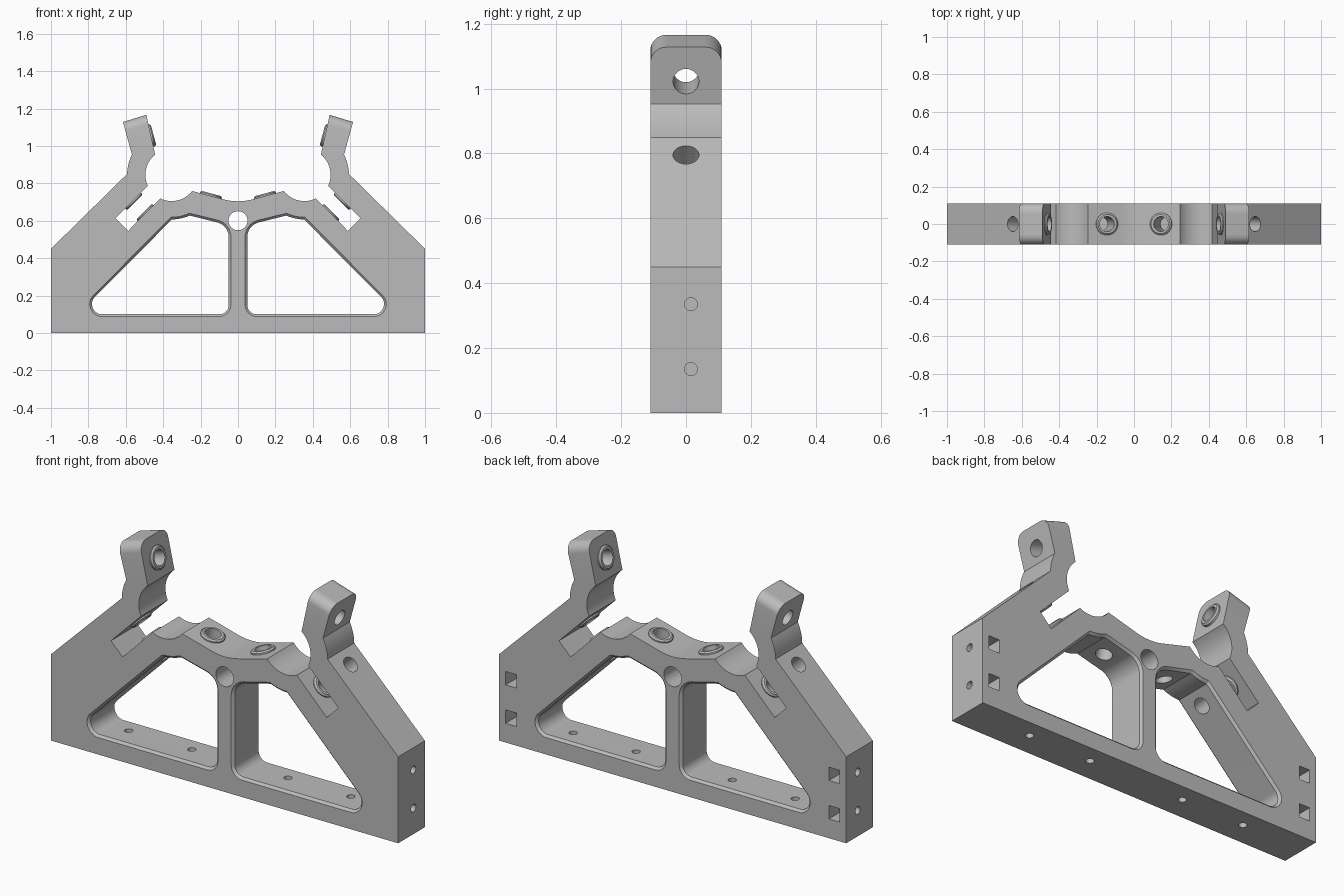
import bpy, bmesh
from math import cos, sin, tan, radians
from mathutils import Matrix, Vector

cube = bpy.data.objects.get("Cube")
if cube:
    bpy.data.objects.remove(cube, do_unlink=True)

HALF = 0.11           # half thickness of the frame
SEAT = (0.355, 0.845)  # centre of the round side seats
BORE = 0.04

grey = bpy.data.materials.new("plain grey")
grey.use_nodes = True
grey.diffuse_color = (0.5, 0.5, 0.5, 1)
bsdf = grey.node_tree.nodes["Principled BSDF"]
bsdf.inputs["Base Color"].default_value = (0.5, 0.5, 0.5, 1)
bsdf.inputs["Roughness"].default_value = 0.6


def arc(centre, r, a0, a1, n=16):
    angles = [radians(a0 + (a1 - a0) * i / n) for i in range(n + 1)]
    return [(centre[0] + r * cos(a), centre[1] + r * sin(a)) for a in angles]


def circle(r, n=32):
    return arc((0, 0), r, 0, 360, n)[:-1]


def fillet(prev, corner, nxt, r, n=8):
    """Points of a rounded corner."""
    c = Vector(corner)
    a, b = (Vector(prev) - c).normalized(), (Vector(nxt) - c).normalized()
    half = a.angle(b) / 2
    start, end = c + a * r / tan(half), c + b * r / tan(half)
    mid = c + (a + b).normalized() * r / sin(half)
    p, q = start - mid, end - mid
    return [tuple(mid + (p * (1 - i / n) + q * i / n).normalized() * r) for i in range(n + 1)]


def grow(points, d):
    """Offset a counter-clockwise outline outwards by d."""
    if d == 0:
        return points
    out = []
    for i, p in enumerate(points):
        p = Vector(p)
        e1 = (p - Vector(points[i - 1])).normalized()
        e2 = (Vector(points[(i + 1) % len(points)]) - p).normalized()
        n1, n2 = Vector((e1.y, -e1.x)), Vector((e2.y, -e2.x))
        out.append(tuple(p + (n1 + n2) * d / (1 + n1.dot(n2))))
    return out


def frame(origin, u, v, w):
    m = Matrix((u, v, w)).transposed().to_4x4()
    m.translation = Vector(origin)
    return m


def along(origin, w):
    """Frame whose depth follows direction w, which lies in the XZ plane."""
    w = Vector(w).normalized()
    u = Vector((0, 1, 0))
    return frame(origin, u, w.cross(u), w)


def loft(name, points, levels, matrix):
    """Solid from an outline at several (depth, offset) levels."""
    bm = bmesh.new()
    rings = [[bm.verts.new(matrix @ Vector((x, y, depth))) for x, y in grow(points, off)]
             for depth, off in levels]
    bm.faces.new(rings[0])
    bm.faces.new(rings[-1])
    n = len(points)
    for lo, hi in zip(rings, rings[1:]):
        for i in range(n):
            bm.faces.new((lo[i], lo[(i + 1) % n], hi[(i + 1) % n], hi[i]))
    bmesh.ops.recalc_face_normals(bm, faces=bm.faces)
    mesh = bpy.data.meshes.new(name)
    bm.to_mesh(mesh)
    bm.free()
    mesh.materials.append(grey)
    ob = bpy.data.objects.new(name, mesh)
    bpy.context.collection.objects.link(ob)
    return ob


FRONT = frame((0, 0, 0), (1, 0, 0), (0, 0, 1), (0, 1, 0))
UP = Matrix.Identity(4)

# Frame plate with arms, slots and seats
half = [(1, 0), (1, 0.45)]
half += arc(SEAT, 0.238, 1.2, 27, 8)
half += [(0.615, 1.128), (0.49, 1.166)]
half += arc(SEAT, 0.14, 51, -25)
half += [(0.655, 0.612), (0.588, 0.545)]
half += arc(SEAT, 0.14, -64, -142)
half += arc((0, 1.004), 0.3, -75, -90, 6)
outline = half + [(-x, z) for x, z in reversed(half[:-1])]
bracket = loft("bracket_frame", outline, [(-HALF, 0), (HALF, 0)], FRONT)


def combine(tool, operation):
    mod = bracket.modifiers.new(tool.name, 'BOOLEAN')
    mod.operation = operation
    mod.solver = 'EXACT'
    mod.object = tool
    bpy.context.view_layer.objects.active = bracket
    bpy.ops.object.modifier_apply(modifier=mod.name)
    bpy.data.objects.remove(tool, do_unlink=True)


def cut(points, levels, matrix):
    combine(loft("cutter", points, levels, matrix), 'DIFFERENCE')


# Window outline beside the centre post
low_in, low_out, top_in = (0.05, 0.1), (0.857, 0.1), (0.05, 0.576)
arch = arc(SEAT, 0.238, -90.5, -114, 6)
window = fillet(top_in, low_in, low_out, 0.05)
window += fillet(low_in, low_out, arch[0], 0.054, 12)
window += arch + fillet(arch[-1], top_in, low_in, 0.08)
EASE = 0.012
window_levels = [(-HALF - 0.02, EASE), (-HALF, EASE), (EASE - HALF, 0),
                 (HALF - EASE, 0), (HALF, EASE), (HALF + 0.02, EASE)]

# Rounding of the arm tips
tip = arc((0.06, -0.05), 0.05, 0, 90, 8) + [(0.06, 0.05), (0.16, 0.05), (0.16, -0.05)]
tip_dir = Vector((0.038, 0, 0.125)).normalized()
tip_side = Vector((tip_dir.z, 0, -tip_dir.x))

# Clamp faces: centre, outward normal
bosses = [((0.145, 0, 0.733), (-0.259, 0, 0.966)),
          ((0.464, 0, 1.055), (-0.966, 0, 0.259)),
          ((0.56, 0, 0.707), (-1, 0, -1)),
          ((0.493, 0, 0.64), (1, 0, 1))]
# Bores: start, direction, length
bores = [((0.135, 0, 0.78), (0.259, 0, -0.966), 0.3),
         ((0.40, 0, 1.072), (0.966, 0, -0.259), 0.3),
         ((0.72, 0, 0.867), (-1, 0, -1), 0.51)]

for side in (1, -1):
    flip = Matrix.Diagonal((side, 1, 1, 1))
    cut(window, window_levels, flip @ FRONT)
    for y in (1, -1):
        m = frame((0.5525, 0, 1.147), (0, y, 0), tip_dir, tip_side)
        cut(tip, [(-0.15, 0), (0.15, 0)], flip @ m)
    # Raised rings, then bores through them
    for place, normal in bosses:
        ring = loft("clamp_ring", circle(0.06), [(-0.02, 0), (0.006, 0), (0.013, -0.008)],
                    flip @ along(place, normal))
        combine(ring, 'UNION')
    for start, way, length in bores:
        cut(circle(BORE), [(0, 0), (length, 0)], flip @ along(start, way))
    # Screw holes and nut pockets in the ends
    for z in (0.135, 0.335):
        cut(circle(0.02, 20), [(0, 0), (0.2, 0)], flip @ along((0.85, 0.015, z), (1, 0, 0)))
        pocket = [(x, z + h) for x, h in ((0.9, -0.035), (0.962, -0.035), (0.962, 0.035), (0.9, 0.035))]
        cut(pocket, [(-0.02, 0), (HALF + 0.02, 0)], flip @ FRONT)
    # Screw holes through the bottom rail
    for x in (0.64, 0.277):
        cut(circle(0.02, 20), [(-0.05, 0), (0.15, 0)],
            flip @ Matrix.Translation((x, 0.015, 0)) @ UP)

# Centre hole above the post
cut(circle(0.051), [(-0.2, 0), (0.2, 0)], Matrix.Translation((0, 0, 0.6)) @ FRONT)

# Smooth curves, crisp edges
for other in bpy.context.selected_objects:
    other.select_set(False)
bracket.select_set(True)
bpy.context.view_layer.objects.active = bracket
bpy.ops.object.shade_smooth_by_angle(angle=radians(28))
